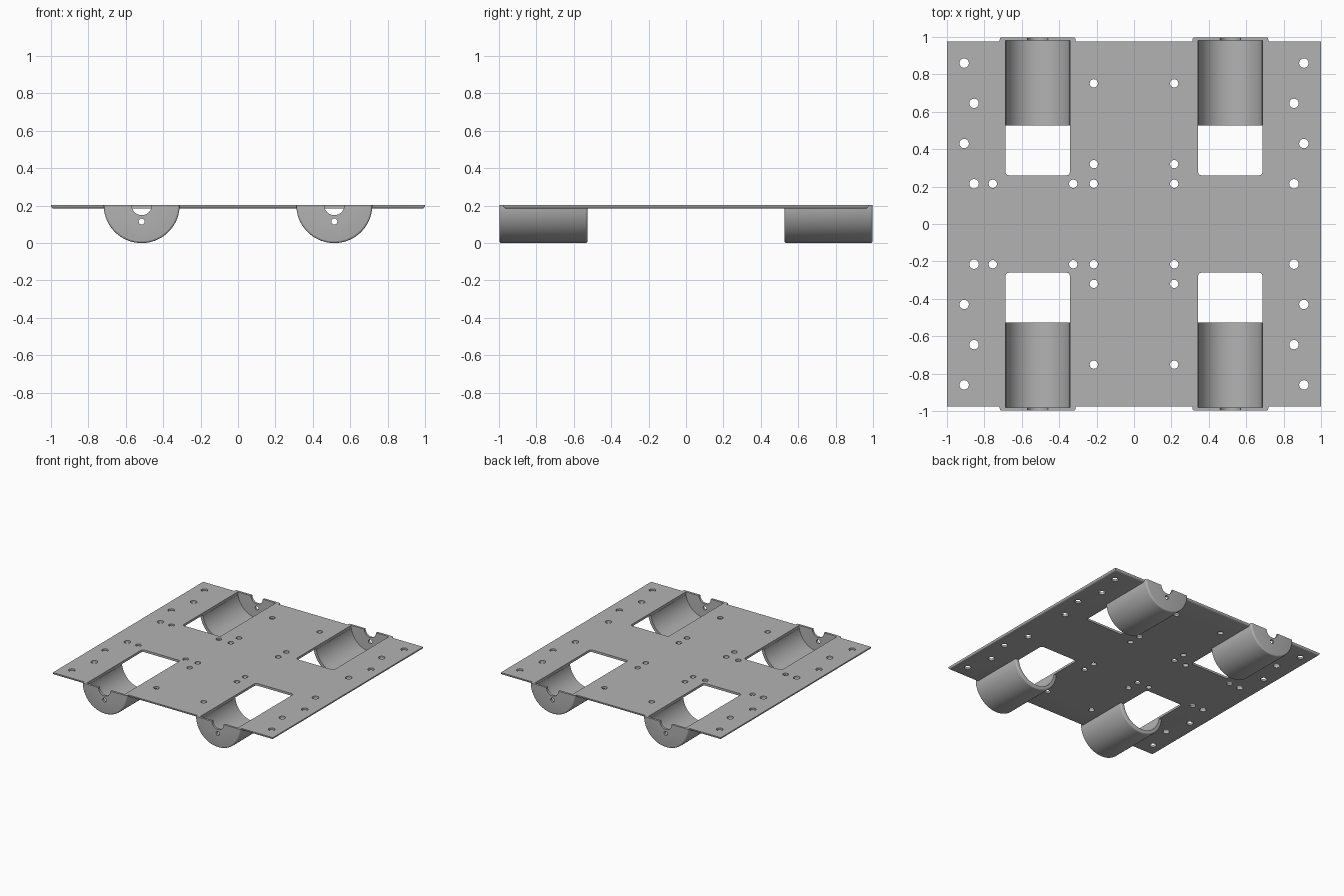
import bpy, bmesh, math
from mathutils import Matrix, Vector

if "Cube" in bpy.data.objects:
    bpy.data.objects.remove(bpy.data.objects["Cube"], do_unlink=True)

TOP, PLATE, R, BORE = 0.203, 0.018, 0.203, 0.172
CRADLE_X, Y_IN, Y_OUT, Y_PLATE, WALL = 0.515, 0.526, 0.998, 0.976, 0.018

grey = bpy.data.materials.new("plain grey")
grey.use_nodes = True
grey.diffuse_color = (0.45, 0.45, 0.45, 1)
grey.node_tree.nodes["Principled BSDF"].inputs["Base Color"].default_value = grey.diffuse_color


def finish(name, bm):
    bmesh.ops.recalc_face_normals(bm, faces=bm.faces)
    mesh = bpy.data.meshes.new(name)
    bm.to_mesh(mesh)
    bm.free()
    mesh.materials.append(grey)
    ob = bpy.data.objects.new(name, mesh)
    bpy.context.scene.collection.objects.link(ob)
    return ob


def add_box(bm, lo, hi):
    lo, hi = Vector(lo), Vector(hi)
    m = Matrix.Translation((lo + hi) / 2) @ Matrix.Diagonal((*(hi - lo), 1))
    return bmesh.ops.create_cube(bm, size=1, matrix=m)["verts"]


def add_cylinder(bm, centre, radius, length, segments, along_y=False):
    m = Matrix.Translation(centre)
    if along_y:
        m = m @ Matrix.Rotation(math.pi / 2, 4, "X")
    return bmesh.ops.create_cone(bm, cap_ends=True, segments=segments, radius1=radius,
                                 radius2=radius, depth=length, matrix=m)["verts"]


def round_edges(bm, verts, amount, rule):
    edges = {e for v in verts for e in v.link_edges if rule(e)}
    bmesh.ops.bevel(bm, geom=list(edges), offset=amount, segments=4,
                    profile=0.5, affect="EDGES")


def combine(target, tool, operation):
    mod = target.modifiers.new(operation.title(), "BOOLEAN")
    mod.operation, mod.object, mod.solver = operation, tool, "EXACT"
    bpy.context.view_layer.objects.active = target
    bpy.ops.object.modifier_apply(modifier=mod.name)
    bpy.data.objects.remove(tool, do_unlink=True)


corners = [(sx, sy) for sx in (-1, 1) for sy in (-1, 1)]

# Base plate with a rounded lower rim, trimmed flat on top later
bm = bmesh.new()
verts = add_box(bm, (-1, -Y_PLATE, TOP - PLATE), (1, Y_PLATE, TOP + 0.1))
round_edges(bm, verts, 0.014, lambda e: all(v.co.z < TOP for v in e.verts))
chassis = finish("chassis_plate", bm)

# Round motor cradles with softened end rims
bm = bmesh.new()
for sx, sy in corners:
    verts = add_cylinder(bm, (sx * CRADLE_X, sy * (Y_IN + Y_OUT) / 2, TOP), R,
                         Y_OUT - Y_IN, 72, True)
    round_edges(bm, verts, 0.012,
                lambda e: abs(e.verts[0].co.y - e.verts[1].co.y) < 1e-4)
combine(chassis, finish("motor_cradles", bm), "UNION")

# Flat top trim
bm = bmesh.new()
add_box(bm, (-2, -2, TOP), (2, 2, 1))
combine(chassis, finish("top_trim", bm), "DIFFERENCE")

# Cradle bores
y_end = Y_OUT - WALL
bm = bmesh.new()
for sx, sy in corners:
    add_cylinder(bm, (sx * CRADLE_X, sy * (0.4 + y_end) / 2, TOP), BORE,
                 y_end - 0.4, 72, True)
combine(chassis, finish("bores", bm), "DIFFERENCE")

# Plate windows with rounded inner corners
bm = bmesh.new()
for sx, sy in corners:
    y0, y1 = sorted((sy * 0.26, sy * y_end))
    verts = add_box(bm, (sx * CRADLE_X - BORE, y0, TOP - PLATE - 0.004),
                    (sx * CRADLE_X + BORE, y1, TOP + 0.1))
    round_edges(bm, verts, 0.018, lambda e: abs(e.verts[0].co.z - e.verts[1].co.z) > 0.05
                and abs(e.verts[0].co.y) < 0.5)
combine(chassis, finish("windows", bm), "DIFFERENCE")

# Shaft notches and small pilot holes in the end walls
bm = bmesh.new()
for sx, sy in corners:
    for z, radius in ((TOP, 0.054), (0.115, 0.016)):
        add_cylinder(bm, (sx * CRADLE_X, sy * Y_OUT, z), radius, 0.1, 32, True)
combine(chassis, finish("shaft_openings", bm), "DIFFERENCE")

# Screw holes
holes = [(s * x, y, r) for s in (-1, 1) for x, r, ys in (
    (0.908, 0.025, (0.43, 0.86)), (0.855, 0.025, (0.215, 0.645)),
    (0.215, 0.022, (0.215, 0.32, 0.752))) for y in ys]
holes += [(x, 0.215, 0.022) for x in (-0.755, -0.325)]
bm = bmesh.new()
for x, y, r in holes:
    for sy in (-1, 1):
        add_cylinder(bm, (x, sy * y, TOP), r, 0.1, 24)
combine(chassis, finish("screw_holes", bm), "DIFFERENCE")

# Smooth curved walls, crisp edges
bpy.ops.object.select_all(action="DESELECT")
chassis.select_set(True)
bpy.context.view_layer.objects.active = chassis
bpy.ops.object.shade_smooth_by_angle(angle=math.radians(30))
